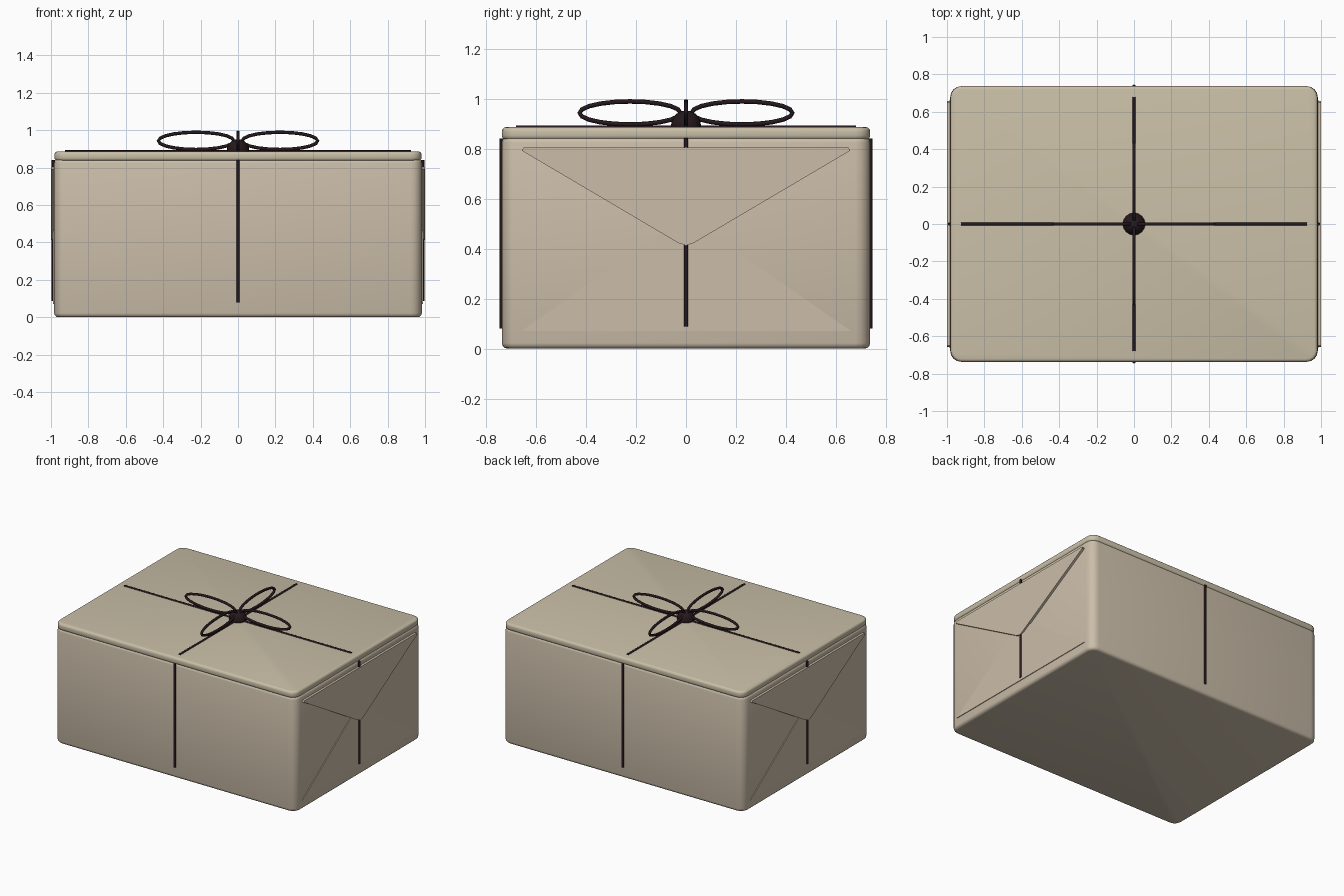
import bpy, bmesh, math
from mathutils import Vector

if "Cube" in bpy.data.objects:
    bpy.data.objects.remove(bpy.data.objects["Cube"])


def material(name, rgb):
    m = bpy.data.materials.new(name)
    m.diffuse_color = (*rgb, 1)
    m.use_nodes = True
    m.node_tree.nodes["Principled BSDF"].inputs["Base Color"].default_value = m.diffuse_color
    return m


PAPER = material("tan paper", (0.60, 0.515, 0.40))
LID = material("pale lid paper", (0.585, 0.52, 0.385))
STRING = material("dark string", (0.018, 0.009, 0.011))


def finish(bm, name, mat):
    bmesh.ops.recalc_face_normals(bm, faces=bm.faces)
    me = bpy.data.meshes.new(name)
    bm.to_mesh(me)
    bm.free()
    ob = bpy.data.objects.new(name, me)
    bpy.context.collection.objects.link(ob)
    me.materials.append(mat)
    bpy.ops.object.select_all(action='DESELECT')
    ob.select_set(True)
    bpy.context.view_layer.objects.active = ob
    bpy.ops.object.shade_smooth_by_angle(angle=math.radians(35))
    return ob


def rounded_box(name, hx, hy, z0, z1, corner, edge, mat):
    bm = bmesh.new()
    bmesh.ops.create_cube(bm, size=1)
    for v in bm.verts:
        v.co = Vector((v.co.x * 2 * hx, v.co.y * 2 * hy, z1 if v.co.z > 0 else z0))
    upright = [e for e in bm.edges if abs(e.verts[0].co.z - e.verts[1].co.z) > 1e-4]
    bmesh.ops.bevel(bm, geom=upright, offset=corner, segments=4, profile=0.5, affect='EDGES')
    rims = [e for e in bm.edges if abs(e.verts[0].co.z - e.verts[1].co.z) < 1e-4]
    bmesh.ops.bevel(bm, geom=rims, offset=edge, segments=3, profile=0.5, affect='EDGES')
    return finish(bm, name, mat)


def end_flap(name, side, outline, x_out):
    # folded triangular flap lying on an end face
    bm = bmesh.new()
    f = bm.faces.new([bm.verts.new((side * 0.97, y, z)) for y, z in outline])
    ext = bmesh.ops.extrude_face_region(bm, geom=[f])
    for v in ext['geom']:
        if isinstance(v, bmesh.types.BMVert):
            v.co.x = side * x_out
    return finish(bm, name, PAPER)


def string(name, pts, radius, cyclic=False):
    cu = bpy.data.curves.new(name, 'CURVE')
    cu.dimensions = '3D'
    cu.bevel_depth = radius
    cu.bevel_resolution = 2
    cu.use_fill_caps = True
    sp = cu.splines.new('POLY')
    sp.points.add(len(pts) - 1)
    for p, co in zip(sp.points, pts):
        p.co = (*co, 1)
    sp.use_cyclic_u = cyclic
    ob = bpy.data.objects.new(name, cu)
    bpy.context.collection.objects.link(ob)
    cu.materials.append(STRING)
    bpy.ops.object.select_all(action='DESELECT')
    ob.select_set(True)
    bpy.context.view_layer.objects.active = ob
    bpy.ops.object.convert(target='MESH')
    bpy.ops.object.shade_smooth_by_angle(angle=math.radians(50))


# Wrapped box and its lid
rounded_box("box_body", 0.983, 0.737, 0.0, 0.846, 0.06, 0.022, PAPER)
rounded_box("box_lid", 0.981, 0.737, 0.836, 0.886, 0.06, 0.016, LID)

# Folded flaps on both ends
upper = [(-0.65, 0.804), (-0.657, 0.792), (-0.03, 0.422), (0, 0.413),
         (0.03, 0.422), (0.657, 0.792), (0.65, 0.804)]
lower = [(-0.66, 0.07), (0.66, 0.07), (0, 0.53)]
for side, word in ((1, "right"), (-1, "left")):
    end_flap(f"upper_flap_{word}", side, upper, 1.0)
    end_flap(f"lower_flap_{word}", side, lower, 0.988)
    string(f"end_string_{word}", [(side * 0.987, 0, 0.088), (side * 0.987, 0, 0.842)], 0.009)

# Strings down the front and back, and across the lid
for side, word in ((-1, "front"), (1, "back")):
    string(f"{word}_string", [(0, side * 0.737, 0.08), (0, side * 0.737, 0.84)], 0.009)
string("top_string_long", [(-0.925, 0, 0.884), (0.925, 0, 0.884)], 0.009)
string("top_string_short", [(0, -0.68, 0.884), (0, 0.68, 0.884)], 0.009)

# Four upright bow loops
for i in range(4):
    c, s = round(math.cos(i * math.pi / 2)), round(math.sin(i * math.pi / 2))
    loop = []
    for k in range(20):
        a = k * math.tau / 20
        r = 0.224 + 0.202 * math.cos(a)
        loop.append((r * c, r * s, 0.943 + 0.046 * math.sin(a)))
    string(f"bow_loop_{i + 1}", loop, 0.009, True)

# Knot
bm = bmesh.new()
bmesh.ops.create_uvsphere(bm, u_segments=16, v_segments=10, radius=0.06)
for v in bm.verts:
    v.co.z += 0.893
finish(bm, "bow_knot", STRING)
